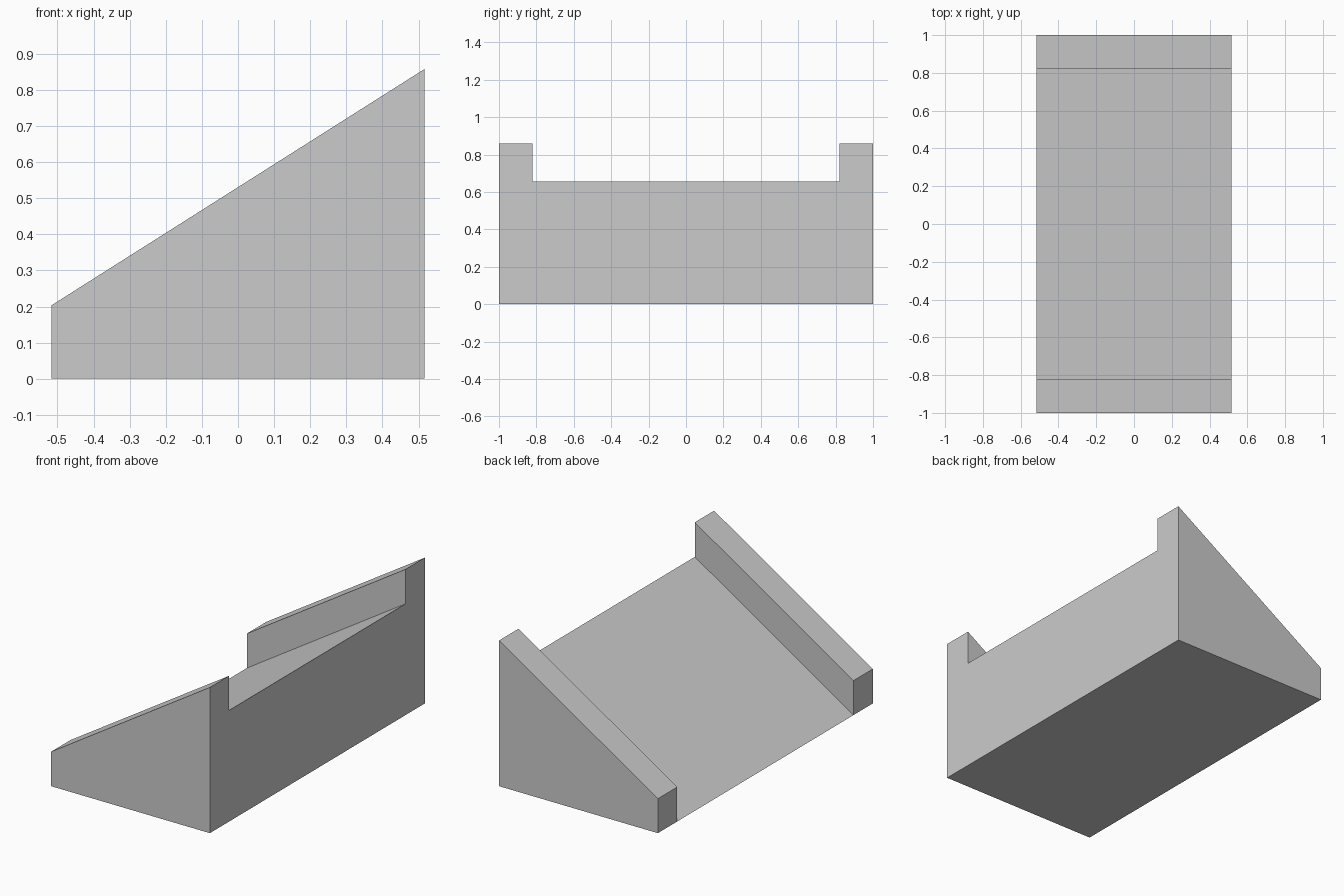
import bpy
import bmesh

cube = bpy.data.objects.get("Cube")
if cube:
    bpy.data.objects.remove(cube, do_unlink=True)

HALF_X, HALF_Y = 0.517, 1.0
RAIL_INNER = 0.82       # inner edge of each side rail
RISE = 0.655            # height gained along the slope
RAIL_HEIGHT = 0.203     # rail height above the ramp floor

grey = bpy.data.materials.new("plain grey")
grey.use_nodes = True
colour = (0.6, 0.6, 0.6, 1)
grey.diffuse_color = colour
grey.node_tree.nodes["Principled BSDF"].inputs["Base Color"].default_value = colour

bm = bmesh.new()


def side_profile(y, lift):
    """Side outline of the ramp at y, low end first."""
    points = [(-HALF_X, 0), (HALF_X, 0), (HALF_X, RISE + lift)]
    if lift:
        points.append((-HALF_X, lift))
    return [bm.verts.new((x, y, z)) for x, z in points]


# Solid ramp: outer sides, rail steps and the sloping floor
outer_front = side_profile(-HALF_Y, RAIL_HEIGHT)
outer_back = side_profile(HALF_Y, RAIL_HEIGHT)
floor_front = side_profile(-RAIL_INNER, 0)
floor_back = side_profile(RAIL_INNER, 0)


def rail_top(y):
    return [bm.verts.new((x, y, z)) for x, z in
            ((HALF_X, RISE + RAIL_HEIGHT), (-HALF_X, RAIL_HEIGHT))]


for outer, floor, y in ((outer_front, floor_front, -RAIL_INNER),
                        (outer_back, floor_back, RAIL_INNER)):
    high, low = rail_top(y)
    bm.faces.new(outer)                                           # outer side
    bm.faces.new((floor[0], floor[2], high, low))                 # inner side
    bm.faces.new((outer[2], outer[3], low, high))                 # rail top
    bm.faces.new((outer[0], floor[0], low, outer[3]))             # low end
    bm.faces.new((outer[1], outer[2], high, floor[2], floor[1]))  # high end
    bm.faces.new((outer[0], outer[1], floor[1], floor[0]))        # underside

for a, b in ((0, 1), (1, 2), (2, 0)):
    bm.faces.new((floor_front[a], floor_front[b], floor_back[b], floor_back[a]))

bmesh.ops.recalc_face_normals(bm, faces=bm.faces[:])
mesh = bpy.data.meshes.new("railed_ramp")
bm.to_mesh(mesh)
bm.free()
mesh.materials.append(grey)
ramp = bpy.data.objects.new("railed_ramp", mesh)
bpy.context.collection.objects.link(ramp)
